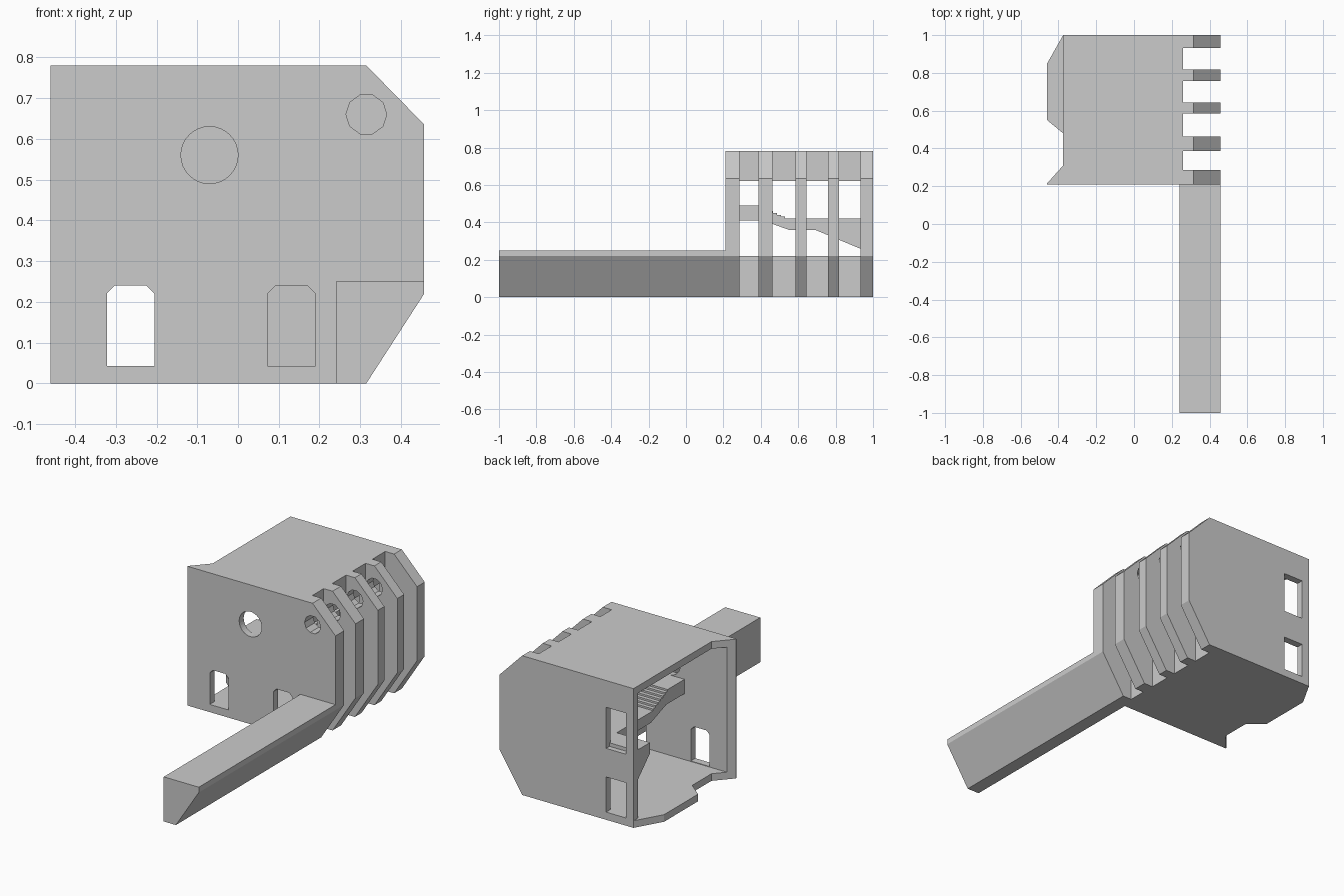
import bpy
import bmesh
from mathutils import Vector
from math import cos, sin, tau

cube = bpy.data.objects.get("Cube")
if cube:
    bpy.data.objects.remove(cube, do_unlink=True)

GREY = (0.6, 0.6, 0.6, 1)
grey = bpy.data.materials.new("plain grey")
grey.use_nodes = True
grey.diffuse_color = GREY
grey.node_tree.nodes["Principled BSDF"].inputs["Base Color"].default_value = GREY


def prism(name, outline, axis, low, high):
    """Extrude a flat outline along x, y or z, from low to high."""
    place = {"x": lambda a, b: (low, a, b),
             "y": lambda a, b: (a, low, b),
             "z": lambda a, b: (a, b, low)}[axis]
    bm = bmesh.new()
    face = bm.faces.new([bm.verts.new(place(a, b)) for a, b in outline])
    grown = bmesh.ops.extrude_face_region(bm, geom=[face])
    shift = Vector([high - low if axis == k else 0 for k in "xyz"])
    bmesh.ops.translate(bm, vec=shift,
                        verts=[v for v in grown["geom"] if isinstance(v, bmesh.types.BMVert)])
    bmesh.ops.recalc_face_normals(bm, faces=bm.faces)
    mesh = bpy.data.meshes.new(name)
    bm.to_mesh(mesh)
    bm.free()
    mesh.materials.append(grey)
    obj = bpy.data.objects.new(name, mesh)
    bpy.context.collection.objects.link(obj)
    return obj


def box(name, x, y, z):
    return prism(name, [(x[0], y[0]), (x[1], y[0]), (x[1], y[1]), (x[0], y[1])], "z", *z)


def ring(cx, cz, radius, sides):
    return [(cx + radius * cos(tau * i / sides), cz + radius * sin(tau * i / sides))
            for i in range(sides)]


def doorway(left, right, low, high, bevel=0.02):
    return [(left, low), (right, low), (right, high - bevel), (right - bevel, high),
            (left + bevel, high), (left, high - bevel)]


def carve(obj, cutters):
    """Subtract every cutter, keep the plain mesh, drop the cutters."""
    for cutter in cutters:
        cutter.hide_render = True
        mod = obj.modifiers.new("cut", "BOOLEAN")
        mod.operation = "DIFFERENCE"
        mod.solver = "EXACT"
        mod.object = cutter
    graph = bpy.context.evaluated_depsgraph_get()
    mesh = bpy.data.meshes.new_from_object(obj.evaluated_get(graph))
    obj.modifiers.clear()
    obj.data = mesh
    for cutter in cutters:
        bpy.data.objects.remove(cutter, do_unlink=True)


# Building shell: solid block with bevelled left edges
FRONT, BACK, TOP, WALL = 0.21, 1.0, 0.78, 0.04
shell = prism("building_shell",
              [(-0.46, 0), (0.315, 0), (0.457, 0.22), (0.457, 0.635), (0.315, TOP), (-0.46, TOP)],
              "y", FRONT, BACK)

# Room, open on one side
cutters = [box("room", (-0.6, 0.22), (FRONT + WALL, BACK - WALL), (WALL, TOP - WALL))]

# Open side: wedge-shaped front edge above, tabbed floor below
cutters.append(prism("open_edge", [(-0.6, 0.215), (-0.46, 0.215), (-0.375, 0.31),
                                   (-0.375, 1.1), (-0.6, 1.1)], "z", WALL, 0.9))
cutters.append(prism("floor_notch", [(-0.6, 0.215), (-0.46, 0.215), (-0.375, 0.31), (-0.375, 0.48),
                                     (-0.46, 0.55), (-0.6, 0.55)], "z", -0.1, WALL + 0.01))
cutters.append(prism("floor_corner", [(-0.46, 0.85), (-0.375, 1.0), (-0.375, 1.1), (-0.6, 1.1),
                                      (-0.6, 0.85)], "z", -0.1, WALL + 0.01))

# Gaps between the ribs, each with a window behind
for low, high in [(0.287, 0.387), (0.462, 0.585), (0.643, 0.758), (0.818, 0.932)]:
    cutters.append(box("rib_gap", (0.26, 0.6), (low, high), (-0.1, 0.9)))
    cutters.append(box("side_window", (0.15, 0.3), (low, high), (0.22, 0.62)))

# Round holes: one along the ribs, one in the front wall
cutters.append(prism("rib_hole", ring(0.315, 0.66, 0.05, 10), "y", 0.1, 0.933))
cutters.append(prism("porthole", ring(-0.07, 0.56, 0.07, 32), "y", 0.1, 0.3))

# Front doorways and back windows
for left, right in [(-0.322, -0.205), (0.072, 0.19)]:
    cutters.append(prism("front_door", doorway(left, right, 0.043, 0.24), "y", 0.1, 0.3))
for low, high in [(0.043, 0.24), (0.4, 0.63)]:
    cutters.append(box("back_window", (-0.328, -0.205), (0.9, 1.1), (low, high)))
carve(shell, cutters)

# Long beam running forward from the lower corner
prism("front_beam", [(0.24, 0), (0.315, 0), (0.457, 0.22), (0.457, 0.25), (0.24, 0.25)],
      "y", -1.0, FRONT)

# Staircase between the front landing and the back landing
STEPS = 7
run, rise = 0.15 / STEPS, 0.07 / STEPS
treads = []
for i in range(STEPS):
    y, z = 0.4 + i * run, 0.49 - i * rise
    treads += [(y, z), (y, z - rise)]
prism("staircase", [(0.24, 0.41), (0.24, 0.49)] + treads +
      [(0.97, 0.42), (0.97, 0.25), (0.93, 0.26), (0.69, 0.36), (0.55, 0.36), (0.41, 0.41)],
      "x", -0.166, 0.03)

# Short ledge under the upper back window
prism("window_ledge", [(0.85, 0.42), (0.97, 0.42), (0.97, 0.24), (0.85, 0.36)],
      "x", -0.372, -0.166)
